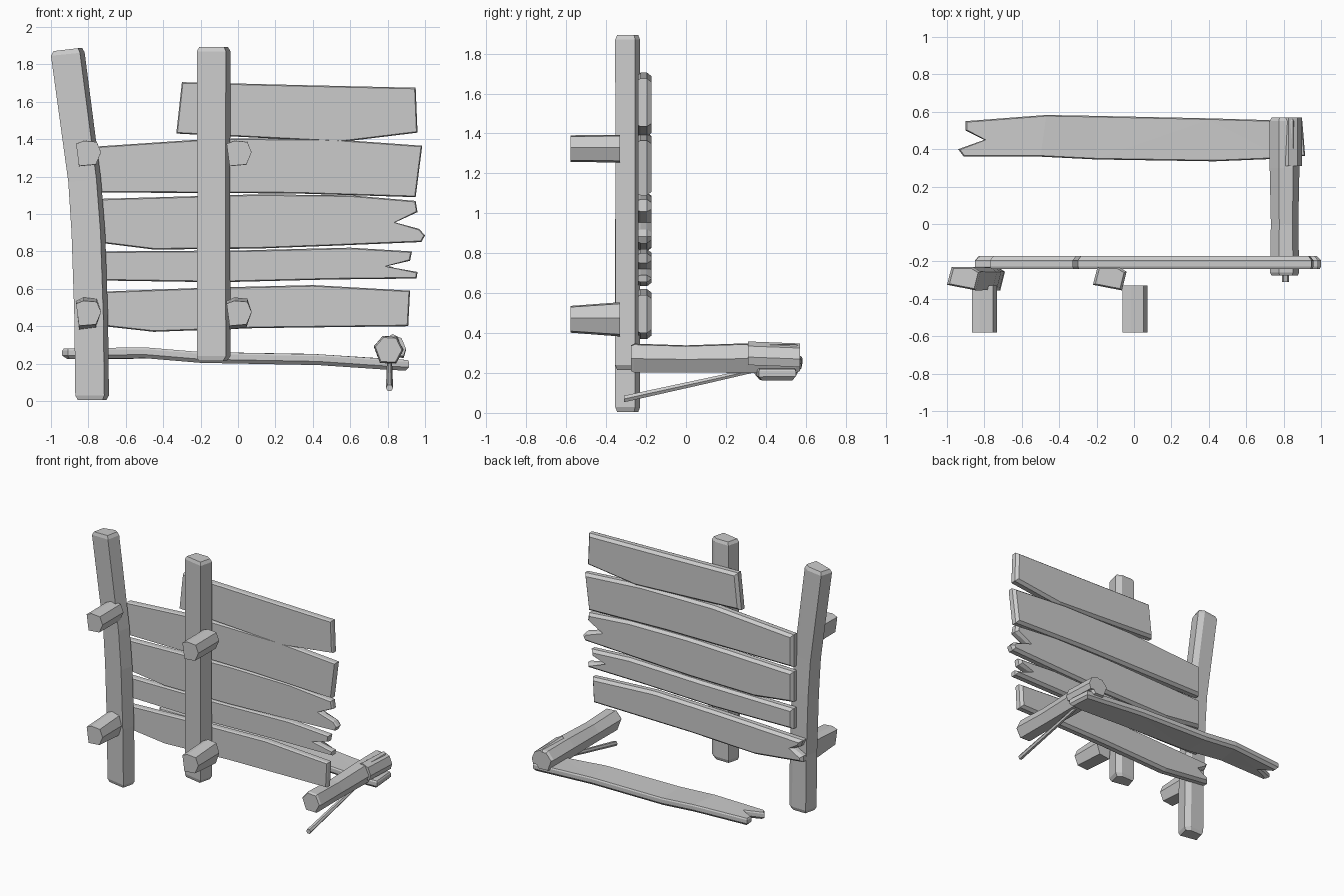
import bpy, bmesh
from math import cos, sin, tau
from mathutils import Vector

if "Cube" in bpy.data.objects:
    bpy.data.objects.remove(bpy.data.objects["Cube"])


def skin(name, rings):
    """Flat-shaded solid lofted through closed rings with capped ends."""
    bm = bmesh.new()
    loops = [[bm.verts.new(p) for p in r] for r in rings]
    for a, b in zip(loops, loops[1:]):
        for i in range(len(a)):
            j = (i + 1) % len(a)
            bm.faces.new((a[i], a[j], b[j], b[i]))
    caps = [bm.faces.new(loops[0][::-1]), bm.faces.new(loops[-1])]
    bmesh.ops.triangulate(bm, faces=caps)
    bmesh.ops.recalc_face_normals(bm, faces=bm.faces)
    me = bpy.data.meshes.new(name)
    bm.to_mesh(me)
    bm.free()
    ob = bpy.data.objects.new(name, me)
    bpy.context.collection.objects.link(ob)
    return ob


def inset(outline, d):
    """Move a clockwise outline inwards by d, with limited mitres."""
    pts = [Vector(p) for p in outline]
    out = []
    for i, p in enumerate(pts):
        e1 = (p - pts[i - 1]).normalized()
        e2 = (pts[(i + 1) % len(pts)] - p).normalized()
        n1, n2 = Vector((e1.y, -e1.x)), Vector((e2.y, -e2.x))
        m = n1 + n2
        out.append(p + m * (d / max(0.6, 1 + n1.dot(n2))))
    return out


def plank(name, outline, place):
    """Chamfered board; place maps (u, v, depth) to a 3D point."""
    layers = [(0.006, 0), (0, 0.012), (0, 0.045), (0.018, 0.068)]
    skin(name, [[place(p.x, p.y, t) for p in inset(outline, d)] for d, t in layers])


# Wall planks: outlines in x, z (clockwise from the upper left)
walls = {
    "plank_top": [(-.30, 1.705), (.3, 1.69), (.95, 1.675), (.96, 1.435), (.55, 1.385), (-.33, 1.43)],
    "plank_upper": [(-.77, 1.36), (-.1, 1.405), (.5, 1.40), (.985, 1.365), (.95, 1.09), (.3, 1.11), (-.77, 1.115)],
    "plank_middle": [(-.77, 1.08), (.1, 1.105), (.6, 1.10), (.95, 1.07), (.96, 1.01), (.84, .955),
                     (.97, .92), (1.0, .885), (.98, .85), (.5, .83), (.1, .815), (-.45, .81), (-.77, .85)],
    "plank_lower": [(-.77, .80), (.0, .805), (.6, .82), (.93, .80), (.92, .75), (.79, .72),
                    (.96, .69), (.955, .655), (.5, .65), (-.1, .635), (-.77, .645)],
    "plank_bottom": [(-.85, .58), (-.2, .605), (.4, .62), (.92, .59), (.91, .40), (.1, .39),
                     (-.45, .37), (-.85, .415), (-.85, .46), (-.77, .50), (-.83, .53)],
}
for name, outline in walls.items():
    plank(name, outline, lambda x, z, t: (x, -0.24 + t, z))

# Fallen plank lying flat, sagging along x
SAG = [(-1, .28), (-.5, .287), (-.2, .262), (.4, .252), (.8, .225), (1, .215)]


def sag(x):
    for (x0, z0), (x1, z1) in zip(SAG, SAG[1:]):
        if x <= x1:
            return z0 + (z1 - z0) * (x - x0) / (x1 - x0)
    return SAG[-1][1]


fallen = [(-.90, .55), (-.47, .583), (-.2, .578), (.4, .565), (.9, .55), (.915, .365), (.8, .35), (.43, .335),
          (-.2, .345), (-.5, .36), (-.91, .36), (-.94, .40), (-.80, .45), (-.90, .50)]
plank("fallen_plank", fallen, lambda x, y, t: (x, y, sag(x) - t * 0.85))

# Posts: rough five-sided section, chamfered at both ends
SECTION = [(-.09, -.035), (-.065, .06), (.05, .06), (.09, .035), (.065, -.065)]


def post(name, stations):
    skin(name, [[(cx + x * s, -0.29 + y * s, z + tilt * x) for x, y in SECTION]
                for cx, z, s, tilt in stations])


post("left_post", [(-.78, .005, .85, 0), (-.78, .03, 1, 0), (-.785, .45, 1, 0), (-.8, .9, 1, 0),
                   (-.82, 1.18, .97, .1), (-.91, 1.855, 1, .1), (-.91, 1.88, .85, .1)])
post("right_post", [(-.135, .215, .85, 0), (-.13, .24, 1, 0), (-.13, 1.0, .97, 0),
                    (-.13, 1.87, 1, 0), (-.13, 1.893, .85, 0)])

# Hexagonal pegs on the front
HEX = [(-.066, .05), (-.025, .066), (.045, .06), (.068, .005), (.04, -.06), (-.05, -.068)]
for side, px in (("left", -0.8), ("right", 0.005)):
    for level, pz, back in (("upper", 1.325, 1.03), ("lower", 0.47, 1.28)):
        skin(f"{side}_{level}_peg",
             [[(px + x, y, pz + z * s) for x, z in HEX] for y, s in ((-.58, 1), (-.33, back))])

# Fallen log with a split block at its far end
LOG = [(-.078, .02), (-.03, .075), (.045, .07), (.078, .0), (.04, -.07), (-.045, -.068)]
skin("fallen_log", [[(.805 + x * s, y, cz + z * s) for x, z in LOG]
                    for y, cz, s in ((-.275, .272, .9), (-.26, .272, 1), (.0, .268, .94),
                                     (.3, .272, 1.02), (.55, .272, 1.02), (.57, .272, .9))])
BLOCK = [(.80, .25), (.80, .34), (.825, .358), (.875, .335), (.898, .28), (.885, .24)]
skin("log_split_block", [[(x, y, z + dz) for x, z in BLOCK] for y, dz in ((.31, 0), (.57, -.01))])

# Thin stick leaning under the log
skin("stick", [[(.81 + r * cos(k * tau / 6), y, z + r * sin(k * tau / 6)) for k in range(6)]
               for y, z, r in ((-.31, .07, .019), (.1, .16, .016), (.48, .245, .012))])
